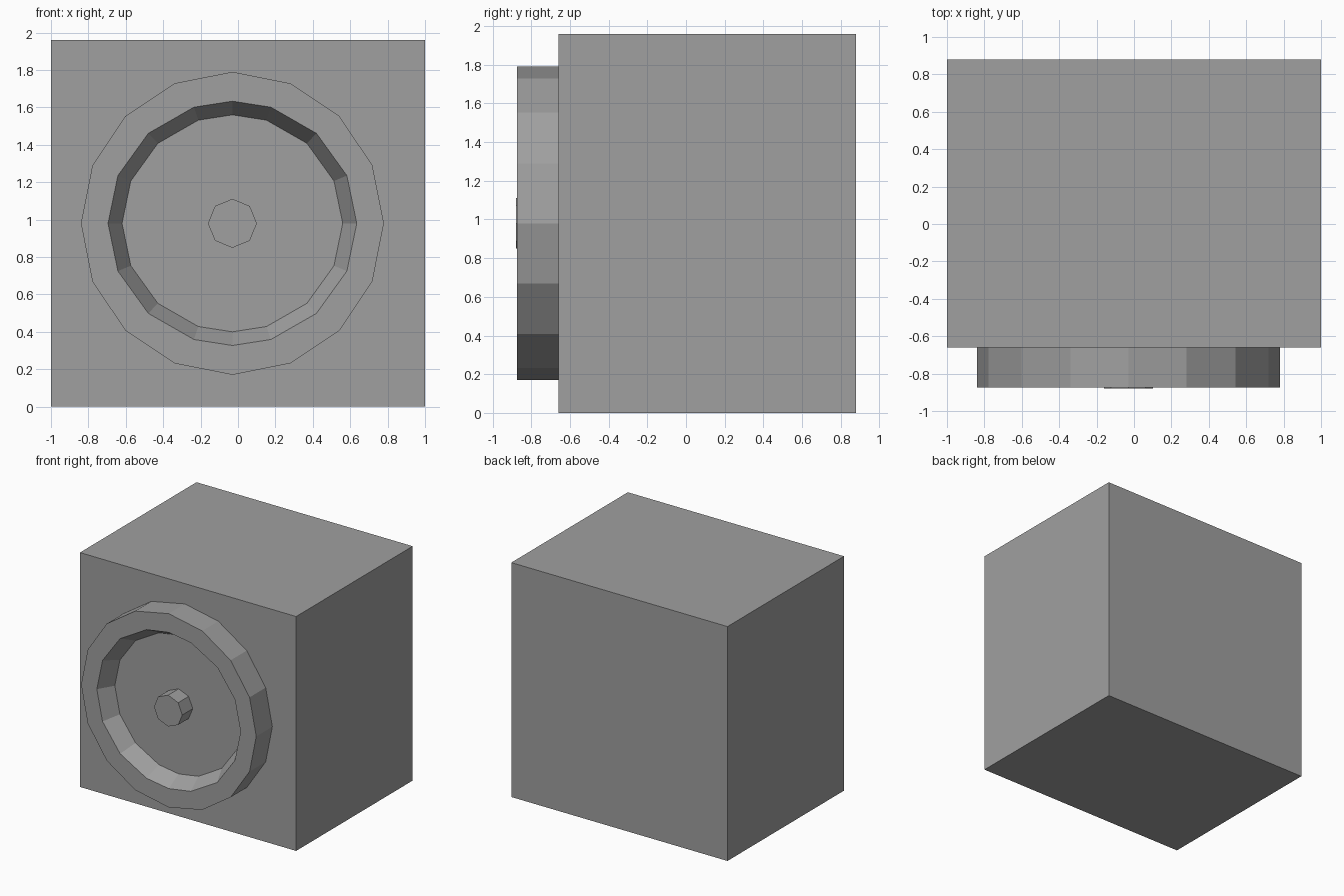
import bpy, bmesh, math

if "Cube" in bpy.data.objects:
    bpy.data.objects.remove(bpy.data.objects["Cube"])

CX, CZ = -0.03, 0.98  # centre of the round front

grey = bpy.data.materials.new("grey")
grey.diffuse_color = (0.35, 0.35, 0.35, 1)
grey.use_nodes = True
grey.node_tree.nodes["Principled BSDF"].inputs["Base Color"].default_value = grey.diffuse_color


def finish(name, bm):
    bmesh.ops.recalc_face_normals(bm, faces=bm.faces)
    me = bpy.data.meshes.new(name)
    bm.to_mesh(me)
    bm.free()
    me.materials.append(grey)
    ob = bpy.data.objects.new(name, me)
    bpy.context.collection.objects.link(ob)


def turned(name, rings):
    """Stack of rings (radius x, radius z, y, angles from top), capped at the last one."""
    bm = bmesh.new()
    loops = []
    for rx, rz, y, angles in rings:
        loops.append([bm.verts.new((CX + rx * math.sin(math.radians(a)), y,
                                    CZ + rz * math.cos(math.radians(a)))) for a in angles])
    for a, b in zip(loops, loops[1:]):
        n = len(a)
        for i in range(n):
            j = (i + 1) % n
            bm.faces.new((a[i], a[j], b[j], b[i]))
    bm.faces.new(loops[-1])
    finish(name, bm)


# cabinet body
bm = bmesh.new()
bmesh.ops.create_cube(bm, size=1)
for v in bm.verts:
    v.co = (v.co.x * 2, v.co.y * 1.54 + 0.11, (v.co.z + 0.5) * 1.96)
finish("cabinet_body", bm)

# raised round rim with a sloped recess
even = [i * 22.5 for i in range(16)]
quarter = [0, 18, 42.5, 67]
uneven = quarter + [180 - a for a in (90, 67, 42.5, 18)]
uneven += [180 + a for a in quarter] + [360 - a for a in (90, 67, 42.5, 18)]
turned("round_rim", [
    (0.81, 0.81, -0.66, even),
    (0.81, 0.81, -0.873, even),
    (0.665, 0.653, -0.873, uneven),
    (0.59, 0.58, -0.742, uneven),
])

# centre knob
octagon = [i * 45 for i in range(8)]
turned("centre_knob", [
    (0.131, 0.131, -0.742, octagon),
    (0.131, 0.131, -0.88, octagon),
])
